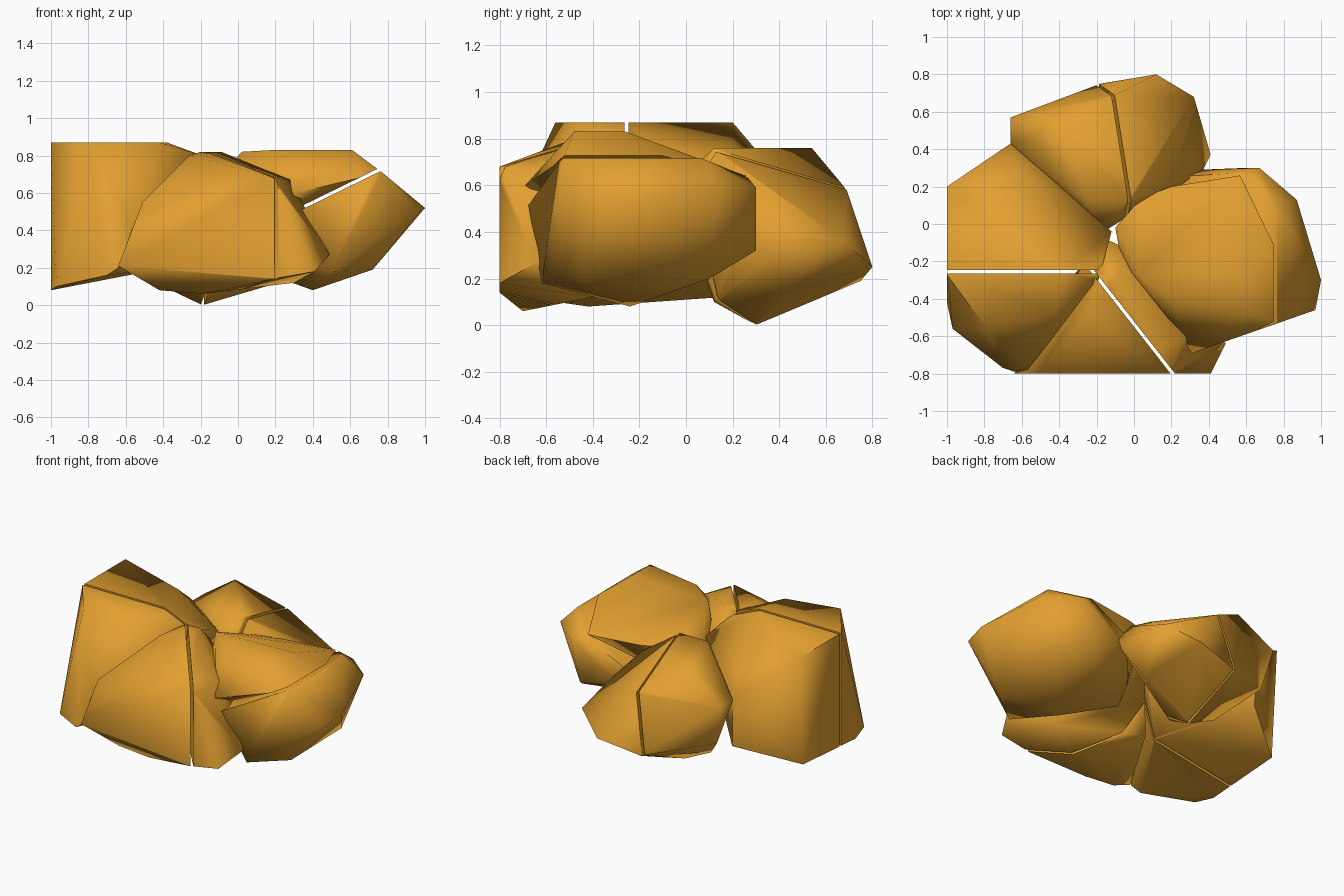
import bpy, bmesh, math
from mathutils import Vector

if "Cube" in bpy.data.objects:
    bpy.data.objects.remove(bpy.data.objects["Cube"])

GAP = 0.009  # half width of the crack that splits each boulder

ore = bpy.data.materials.new("amber_ore")
ore.diffuse_color = (0.76, 0.35, 0.03, 1)
ore.use_nodes = True
ore.node_tree.nodes["Principled BSDF"].inputs["Base Color"].default_value = ore.diffuse_color


def hull(points):
    """Convex boulder wrapped around a few corner points."""
    bm = bmesh.new()
    for p in points:
        bm.verts.new(p)
    bmesh.ops.convex_hull(bm, input=bm.verts[:])
    bmesh.ops.delete(bm, geom=[v for v in bm.verts if not v.link_faces], context='VERTS')
    bmesh.ops.dissolve_limit(bm, angle_limit=0.01, verts=bm.verts[:], edges=bm.edges[:])
    return bm


def split_boulder(names, points, co, normal, second_extra=()):
    """Cut a boulder along a plane and keep both halves, slightly apart."""
    n = Vector(normal).normalized()
    for name, side, extra in zip(names, (1, -1), ((), second_extra)):
        bm = hull(points + list(extra))
        d = n * side
        bmesh.ops.bisect_plane(bm, geom=bm.verts[:] + bm.edges[:] + bm.faces[:],
                               plane_co=Vector(co) + d * GAP, plane_no=d, clear_inner=True)
        bmesh.ops.holes_fill(bm, edges=bm.edges[:])
        bmesh.ops.recalc_face_normals(bm, faces=bm.faces[:])
        me = bpy.data.meshes.new(name)
        bm.to_mesh(me)
        bm.free()
        me.materials.append(ore)
        ob = bpy.data.objects.new(name, me)
        bpy.context.collection.objects.link(ob)
        bpy.ops.object.select_all(action='DESELECT')
        ob.select_set(True)
        bpy.context.view_layer.objects.active = ob
        bpy.ops.object.shade_smooth_by_angle(angle=math.radians(72))


# left boulder, cracked across
split_boulder(("left_chunk_back", "left_chunk_front"), [
    (-1, .2, .87), (-1, -.27, .87), (-.79, -.56, .87), (-.42, -.48, .87),
    (-.38, -.26, .87), (-.6, .2, .77), (-.12, -.04, .7), (-.19, -.3, .8), (-.66, .43, .6),
    (-.64, .41, .25), (-1, .15, .12), (-1, -.42, .08), (-.97, -.56, .1), (-.7, -.77, .16),
    (-.64, -.79, .2), (-.57, -.78, .4), (-.38, -.25, .2)], (0, -.255, 0), (0, 1, 0))

# front boulder
split_boulder(("front_chunk_right", "front_chunk_left"), [
    (.19, -.8, .68), (.28, -.6, .67), (.49, -.64, .27), (.41, -.8, .18), (.18, -.8, .14),
    (-.19, -.7, .06), (-.42, -.7, .08), (-.64, -.8, .21), (-.51, -.8, .55),
    (-.26, -.48, .8), (-.2, -.28, .82), (-.09, -.28, .82), (-.15, -.08, .65),
    (-.33, -.28, .22), (.3, -.4, .12), (.1, -.2, .5)], (.2, -.79, 0), (.51, .4, 0))

# back boulder
split_boulder(("back_chunk_right", "back_chunk_left"), [
    (-.4, .54, .76), (-.25, .12, .76), (-.04, .12, .76), (-.66, .57, .58), (-.66, .43, .58),
    (-.18, -.05, .6), (-.05, .04, .62), (-.1, .69, .58), (.2, .2, .6), (.36, .27, .42),
    (.41, .37, .28), (.32, .68, .36), (.12, .8, .25), (-.18, .75, .19), (-.19, .3, 0),
    (-.4, .3, .1), (-.6, .52, .3), (.25, .4, .13), (-.19, .12, .1)],
    (-.16, 0, 0), (1, .1, -.2))

# right boulder, cracked on a slope
split_boulder(("right_chunk_upper", "right_chunk_lower"), [
    (.02, -.27, .82), (.2, -.4, .83), (.61, -.48, .83), (.61, -.26, .83), (-.1, -.02, .68),
    (.04, .14, .65), (.2, .2, .64), (.57, .26, .64), (-.06, -.24, .55), (.31, -.69, .6),
    (.77, -.53, .71), (.77, -.08, .71), (.1, .02, .45), (.06, -.08, .2)],
    (.36, 0, .53), (-.44, 0, .9),
    [(.77, .08, .71), (1, -.3, .52), (.97, -.46, .5), (.87, .13, .6), (.67, .3, .59),
     (.6, .3, .32), (.35, .29, .4), (.72, .1, .2), (.72, -.45, .19), (.4, -.24, .08),
     (.5, -.62, .18)])
